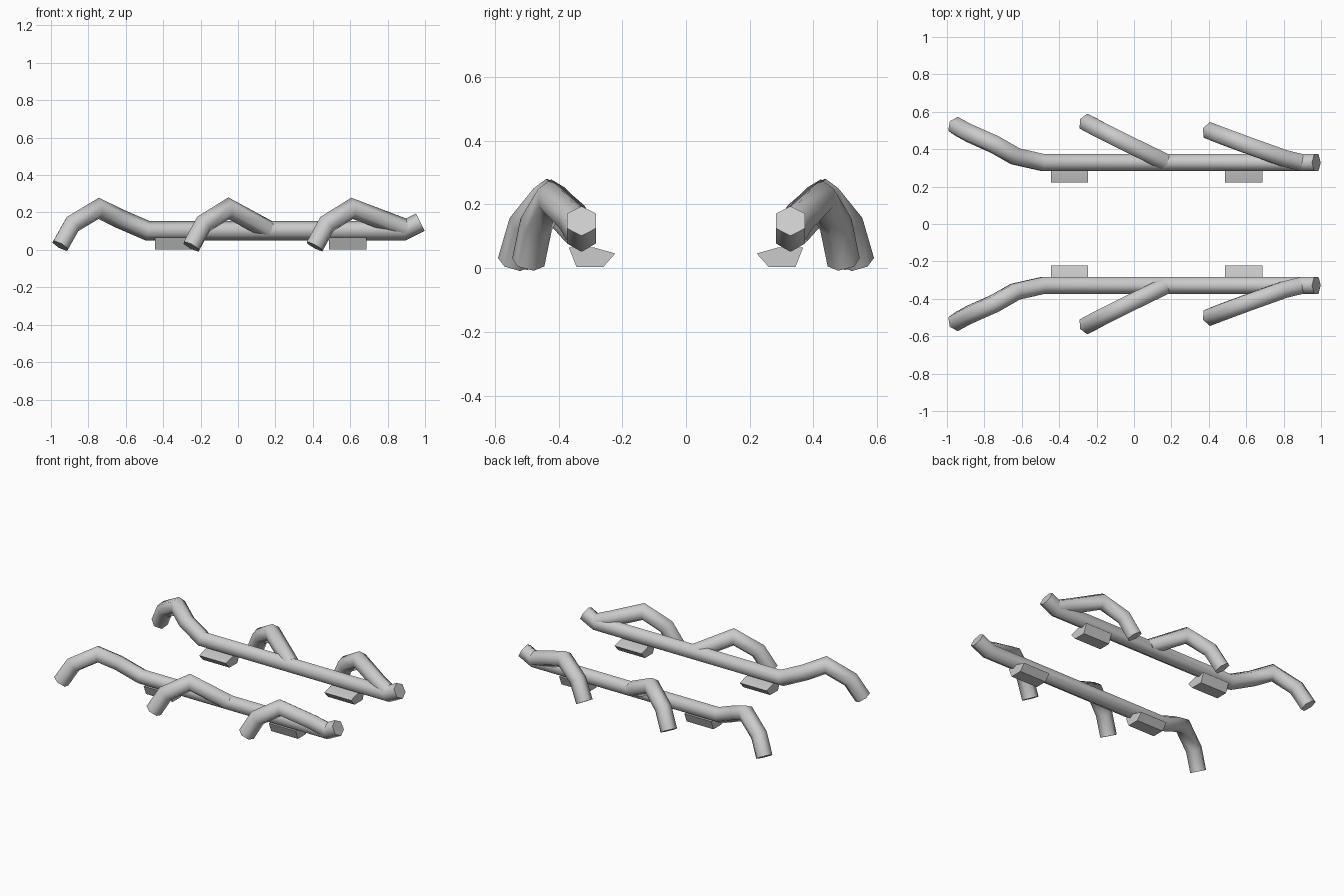
import bpy, bmesh, math
from mathutils import Vector

if "Cube" in bpy.data.objects:
    bpy.data.objects.remove(bpy.data.objects["Cube"])

RADIUS = 0.052


def finish(name, bm, smooth_angle):
    bmesh.ops.recalc_face_normals(bm, faces=bm.faces)
    mesh = bpy.data.meshes.new(name)
    bm.to_mesh(mesh)
    bm.free()
    ob = bpy.data.objects.new(name, mesh)
    bpy.context.collection.objects.link(ob)
    # Mirror to the opposite side
    mod = ob.modifiers.new("mirror", 'MIRROR')
    mod.use_axis = (False, True, False)
    mod.use_mirror_merge = False
    bpy.ops.object.select_all(action='DESELECT')
    ob.select_set(True)
    bpy.context.view_layer.objects.active = ob
    bpy.ops.object.shade_smooth_by_angle(angle=math.radians(smooth_angle))
    return ob


def tube(name, path, sides=6):
    """Hexagonal tube with mitred corners along a path."""
    pts = [Vector(p) for p in path]
    dirs = [(b - a).normalized() for a, b in zip(pts, pts[1:])]
    side = dirs[0].cross(Vector((0, 0, 1))).normalized()
    up = side.cross(dirs[0])
    ring = []
    for i in range(sides):
        a = math.tau * i / sides
        ring.append(pts[0] + RADIUS * (up * math.cos(a) + side * math.sin(a)))
    bm = bmesh.new()
    rings = [[bm.verts.new(v) for v in ring]]
    for i, d in enumerate(dirs):
        n = (d + dirs[min(i + 1, len(dirs) - 1)]).normalized()
        ring = [v + d * ((pts[i + 1] - v).dot(n) / d.dot(n)) for v in ring]
        rings.append([bm.verts.new(v) for v in ring])
    for a, b in zip(rings, rings[1:]):
        for i in range(sides):
            j = (i + 1) % sides
            bm.faces.new((a[i], a[j], b[j], b[i]))
    bm.faces.new(rings[0])
    bm.faces.new(rings[-1])
    return finish(name, bm, 62)


# Long rail, upturned at one end and bending into the rear leg
tube("side_rail", [(0.975, 0.328, 0.148), (0.885, 0.328, 0.103),
                   (-0.485, 0.328, 0.103), (-0.635, 0.362, 0.168),
                   (-0.745, 0.425, 0.222), (-0.885, 0.487, 0.138),
                   (-0.95, 0.523, 0.022)])

# Middle and front legs branching off the rail
tube("middle_leg", [(0.16, 0.335, 0.108), (-0.05, 0.437, 0.222),
                    (-0.185, 0.505, 0.138), (-0.25, 0.54, 0.018)])
tube("front_leg", [(0.90, 0.328, 0.112), (0.80, 0.352, 0.15),
                   (0.61, 0.42, 0.222), (0.475, 0.47, 0.138),
                   (0.41, 0.495, 0.018)])

# Mounting pads under the rail
PAD = [(0.222, 0.046), (0.26, 0.003), (0.343, 0.003), (0.368, 0.065), (0.29, 0.065)]
for name, x0 in (("rear_pad", -0.445), ("front_pad", 0.487)):
    bm = bmesh.new()
    face = bm.faces.new([bm.verts.new((x0, y, z)) for y, z in PAD])
    ext = bmesh.ops.extrude_face_region(bm, geom=[face], use_keep_orig=True)
    verts = [g for g in ext["geom"] if isinstance(g, bmesh.types.BMVert)]
    bmesh.ops.translate(bm, verts=verts, vec=(0.2, 0, 0))
    finish(name, bm, 20)
